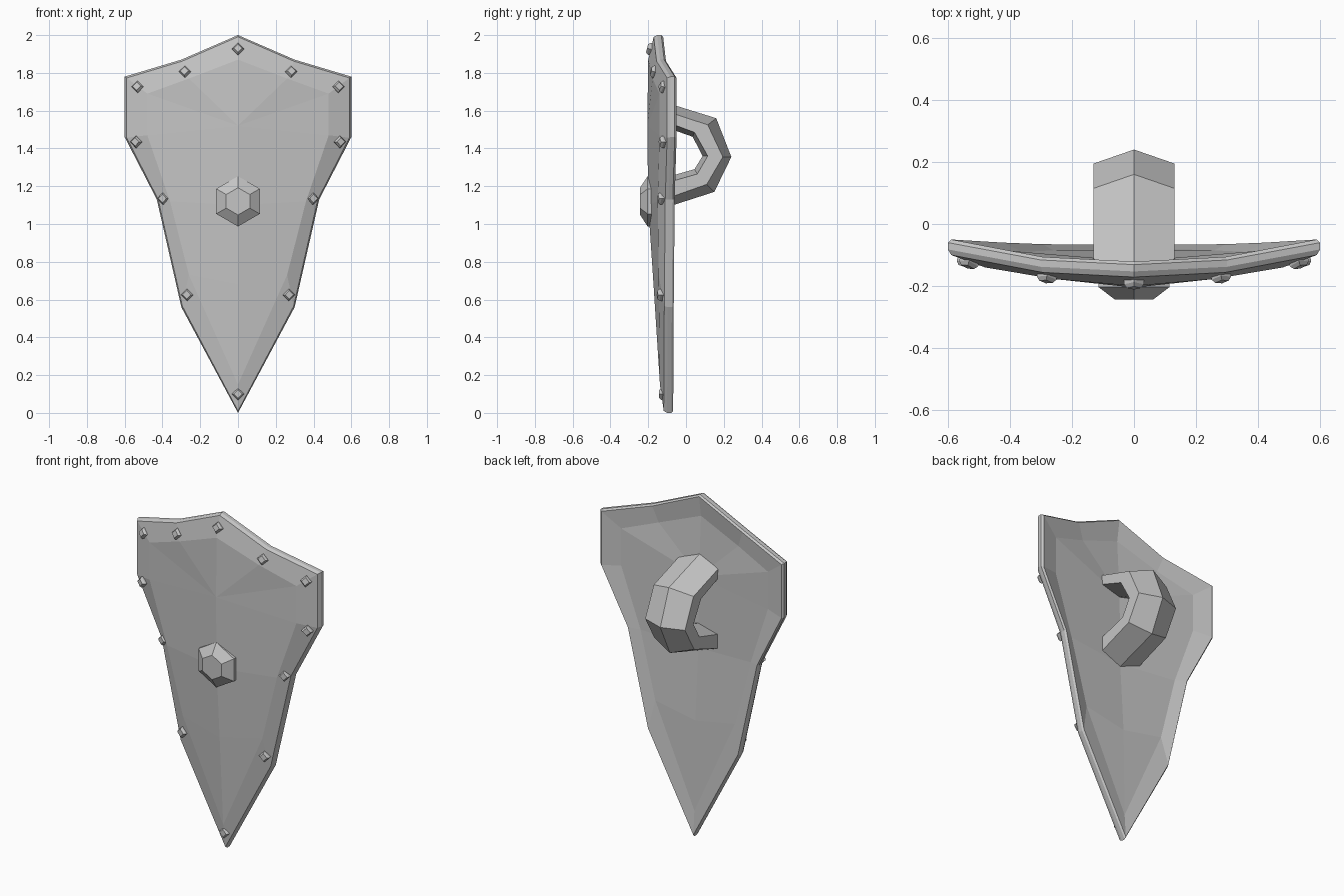
import bpy, bmesh, math
from mathutils import Vector, Matrix

cube = bpy.data.objects.get("Cube")
if cube:
    bpy.data.objects.remove(cube, do_unlink=True)

steel = bpy.data.materials.new("grey steel")
steel.use_nodes = True
steel.diffuse_color = (0.56, 0.56, 0.56, 1)
steel.node_tree.nodes["Principled BSDF"].inputs["Base Color"].default_value = (0.56, 0.56, 0.56, 1)


def finish(name, bm):
    bmesh.ops.recalc_face_normals(bm, faces=bm.faces)
    mesh = bpy.data.meshes.new(name)
    bm.to_mesh(mesh)
    bm.free()
    mesh.materials.append(steel)
    obj = bpy.data.objects.new(name, mesh)
    bpy.context.collection.objects.link(obj)
    return obj


def loft(bm, rings, closed, caps=False):
    """Skin between rows of points."""
    rows = [[bm.verts.new(p) for p in ring] for ring in rings]
    for a, b in zip(rows, rows[1:]):
        for i in range(len(a) if closed else len(a) - 1):
            j = (i + 1) % len(a)
            bm.faces.new((a[i], a[j], b[j], b[i]))
    if caps:
        bm.faces.new(rows[0])
        bm.faces.new(rows[-1])
    return rows


def shift(points, dy):
    return [(x, y + dy, z) for x, y, z in points]


# Shield body: half outline, inner panel line and middle spine, from top to tip
rim = [(0, -.153, 2), (.3, -.138, 1.87), (.6, -.082, 1.78), (.6, -.082, 1.46),
       (.43, -.092, 1.13), (.3, -.097, .56), (0, -.1, 0)]
panel = [(0, -.2, 1.87), (.26, -.177, 1.77), (.48, -.14, 1.69), (.48, -.14, 1.47),
         (.36, -.15, 1.12), (.26, -.145, .73), (0, -.138, .15)]
spine = [(0, -.205, 1.52), (0, -.2, 1.1), (0, -.172, .68)]
lip = [(x * .982, y - .018, 1.1 + (z - 1.1) * .99) for x, y, z in rim]

bm = bmesh.new()
rows = loft(bm, [shift(panel, .06), shift(lip, .05), shift(rim, .022), rim, lip, panel], False)
for row, dy in ((rows[0], .085), (rows[-1], 0)):
    s = [bm.verts.new(p) for p in shift(spine, dy)]
    for face in ((row[0], row[1], s[0]), (row[1], row[2], s[0]), (row[2], row[3], s[0]),
                 (s[0], row[3], row[4], s[1]), (s[1], row[4], row[5], s[2]),
                 (s[2], row[5], row[6])):
        bm.faces.new(face)
bmesh.ops.mirror(bm, geom=bm.verts[:] + bm.edges[:] + bm.faces[:], axis='X', merge_dist=.0005)
bmesh.ops.remove_doubles(bm, verts=bm.verts, dist=.0005)
finish("shield_body", bm)


# Studs and boss: stepped cones pointing forward
def knob(name, sides, steps, centre, direction):
    bm = bmesh.new()
    rings = [[(r * math.sin(math.tau * i / sides), -d, r * math.cos(math.tau * i / sides))
              for i in range(sides)] for r, d in steps]
    loft(bm, rings, True, caps=True)
    turn = Vector((0, -1, 0)).rotation_difference(Vector(direction)).to_matrix().to_4x4()
    bm.transform(Matrix.Translation(centre) @ turn)
    return finish(name, bm)


knob("boss", 6, [(.133, -.03), (.133, .008), (.072, .048)], (0, -.195, 1.12), (0, -1, 0))

studs = [(0, -.185, 1.925), (.28, -.165, 1.805), (.53, -.118, 1.725), (.538, -.118, 1.435),
         (.395, -.127, 1.135), (.268, -.13, .625), (0, -.12, .1)]
for n, (x, y, z) in enumerate(studs):
    for side in ((1, -1) if x else (1,)):
        tilt = (side * x * .6, -1, .25 if z > 1.7 else 0)
        label = "" if not x else "_left" if side > 0 else "_right"
        knob(f"stud_{n + 1}{label}", 4, [(.032, -.02), (.032, .01), (.022, .022)],
             (side * x, y, z), tilt)

# Handle: bent strap, ridged outside and inside, ends sunk in the shield
ridge = [(-.13, 1.65), (.16, 1.56), (.24, 1.355), (.15, 1.17), (-.13, 1.08)]
edge = [(-.13, 1.605), (.115, 1.525), (.195, 1.355), (.11, 1.21), (-.13, 1.125)]
hollow = [(-.13, 1.55), (.045, 1.485), (.115, 1.36), (.06, 1.265), (-.13, 1.21)]
core = [(-.13, 1.52), (.035, 1.462), (.088, 1.36), (.045, 1.29), (-.13, 1.24)]
bm = bmesh.new()
sections = [[(0, *r), (.13, *e), (.13, *h), (0, *c), (-.13, *h), (-.13, *e)]
            for r, e, h, c in zip(ridge, edge, hollow, core)]
loft(bm, sections, True, caps=True)
finish("handle", bm)
